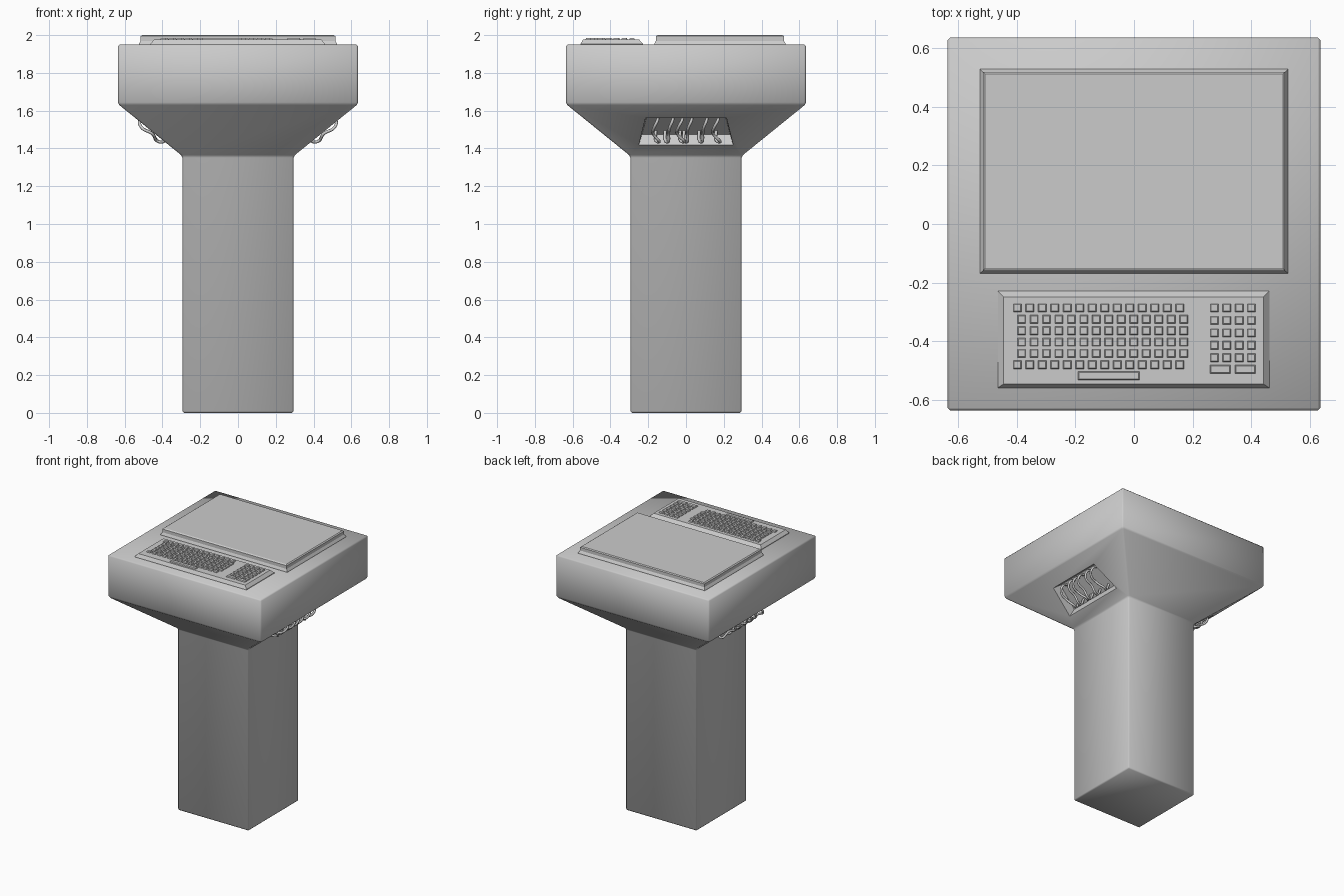
import bpy, bmesh, math, random
from mathutils import Vector

if "Cube" in bpy.data.objects:
    bpy.data.objects.remove(bpy.data.objects["Cube"])

random.seed(4)
TOP = 1.95
FLARE_Z0, FLARE_Z1, COL, HEAD = 1.36, 1.635, 0.295, 0.635


def loft(bm, rings):
    """Closed stack of rectangles; each ring is (x0, x1, y0, y1, z)."""
    vs = [[bm.verts.new(p) for p in ((a, c, z), (b, c, z), (b, d, z), (a, d, z))]
          for a, b, c, d, z in rings]
    bm.faces.new(vs[0][::-1])
    for lo, hi in zip(vs, vs[1:]):
        for i in range(4):
            j = (i + 1) % 4
            bm.faces.new((lo[i], lo[j], hi[j], hi[i]))
    bm.faces.new(vs[-1])


def finish(bm, name, smooth=None):
    bmesh.ops.recalc_face_normals(bm, faces=bm.faces[:])
    me = bpy.data.meshes.new(name)
    bm.to_mesh(me)
    bm.free()
    ob = bpy.data.objects.new(name, me)
    bpy.context.collection.objects.link(ob)
    if smooth:
        bpy.ops.object.select_all(action='DESELECT')
        ob.select_set(True)
        bpy.context.view_layer.objects.active = ob
        bpy.ops.object.shade_smooth_by_angle(angle=math.radians(smooth))
    return ob


def square(r, z):
    return (-r, r, -r, r, z)


def slope_x(z):
    return COL + (HEAD - COL) * (z - FLARE_Z0) / (FLARE_Z1 - FLARE_Z0)


# Pedestal: column, flare and head in one bevelled shell
bm = bmesh.new()
loft(bm, [square(COL, 0), square(COL, FLARE_Z0), square(HEAD, FLARE_Z1), square(HEAD, TOP)])
bmesh.ops.recalc_face_normals(bm, faces=bm.faces[:])
bmesh.ops.bevel(bm, geom=bm.edges[:], offset=0.009, segments=1, affect='EDGES', profile=0.5)
bm.normal_update()

# Open hatches sunk into the left and right flare faces
hatches = [f for f in bm.faces if f.normal.z < -0.5 and abs(f.normal.x) > 0.5
           and abs(f.normal.y) < 0.1 and f.calc_area() > 0.1]
for f in hatches:
    s = math.copysign(1, f.normal.x)
    bmesh.ops.inset_individual(bm, faces=[f], thickness=0.05)
    mid = f.calc_center_median().z
    for v in f.verts:
        high = v.co.z > mid
        z, w = (1.56, 0.215) if high else (1.418, 0.25)
        v.co = (s * slope_x(z), math.copysign(w, v.co.y), z)
    bm.normal_update()
    bmesh.ops.inset_individual(bm, faces=[f], thickness=0.022, depth=-0.06)
finish(bm, "pedestal", 50)

# Loose wires bulging out of each hatch
out = Vector((FLARE_Z1 - FLARE_Z0, 0, -(HEAD - COL))).normalized()
for s, side in ((1, "right"), (-1, "left")):
    cu = bpy.data.curves.new(side + "_wires", 'CURVE')
    cu.dimensions = '3D'
    cu.bevel_depth = 0.008
    cu.bevel_resolution = 2
    cu.resolution_u = 6
    for y0, y1 in ((-0.15, -0.16), (-0.07, -0.11), (-0.02, -0.03),
                   (0.03, -0.01), (0.11, 0.07), (0.17, 0.16)):
        wob = random.uniform(0.015, 0.03)
        path = [(y0, 1.535, -0.065), (y0, 1.545, -0.01),
                (y0 - wob, 1.525, 0.018), (y0 - wob * 1.3, 1.485, 0.008),
                (y1 + wob, 1.452, 0.02), (y1, 1.436, -0.01), (y1, 1.445, -0.065)]
        sp = cu.splines.new('BEZIER')
        sp.bezier_points.add(len(path) - 1)
        for bp, (y, z, n) in zip(sp.bezier_points, path):
            p = Vector((slope_x(z), y, z)) + out * n
            bp.co = (s * p.x, p.y, p.z)
            bp.handle_left_type = bp.handle_right_type = 'AUTO'
    ob = bpy.data.objects.new(side + "_wires", cu)
    bpy.context.collection.objects.link(ob)
    bpy.ops.object.select_all(action='DESELECT')
    ob.select_set(True)
    bpy.context.view_layer.objects.active = ob
    bpy.ops.object.convert(target='MESH')
    bpy.ops.object.shade_smooth()

# Screen slab with a stepped foot
bm = bmesh.new()
loft(bm, [(-0.525, 0.525, -0.168, 0.528, TOP - 0.01),
          (-0.525, 0.525, -0.168, 0.528, TOP + 0.004),
          (-0.515, 0.515, -0.16, 0.518, 1.97),
          (-0.515, 0.515, -0.16, 0.518, 1.994),
          (-0.507, 0.507, -0.15, 0.511, 2.0)])
finish(bm, "screen")

# Keyboard tray
bm = bmesh.new()
loft(bm, [(-0.464, 0.461, -0.558, -0.228, TOP - 0.01),
          (-0.464, 0.461, -0.558, -0.228, TOP + 0.004),
          (-0.444, 0.441, -0.545, -0.248, 1.976)])
finish(bm, "keyboard")

# Keys
bm = bmesh.new()


def key(x, y, w=0.03, d=0.03):
    rings = []
    for z, t in ((1.972, 0), (1.982, 0.002), (1.984, 0.004)):
        hx, hy = w / 2 - t, d / 2 - t
        rings.append((x - hx, x + hx, y - hy, y + hy, z))
    loft(bm, rings)


for r in range(6):
    x0 = -0.397 if r in (0, 5) else -0.383
    for c in range(14):
        key(x0 + c * 0.0425, -0.286 - r * 0.0387)
key(-0.086, -0.517, 0.212)                      # space bar
for r in range(5):
    for c in range(4):
        key(0.274 + c * 0.042, -0.286 - r * 0.0425)
for x in (0.294, 0.379):
    key(x, -0.495, 0.072)
finish(bm, "keys")
